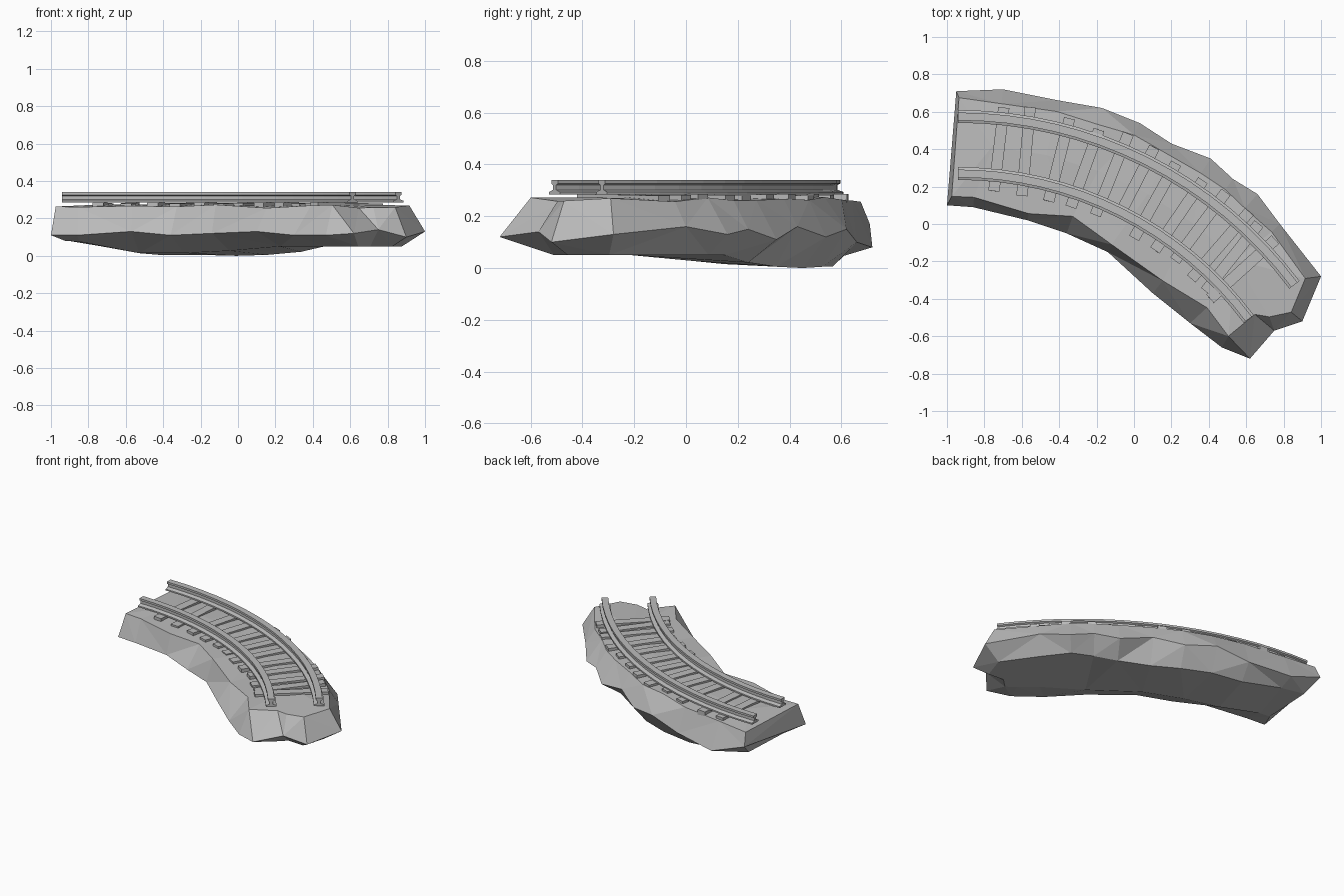
import bpy, bmesh, math, random
from mathutils import Vector, Matrix

random.seed(4)
if "Cube" in bpy.data.objects:
    bpy.data.objects.remove(bpy.data.objects["Cube"], do_unlink=True)

grey = bpy.data.materials.new("plain grey")
grey.use_nodes = True
grey.diffuse_color = (0.5, 0.5, 0.5, 1)
grey.node_tree.nodes["Principled BSDF"].inputs["Base Color"].default_value = (0.5, 0.5, 0.5, 1)

CENTRE = Vector((-0.94, -1.67, 0))   # centre of the track curve
R_IN, R_OUT, END = 1.94, 2.245, 53.2
R_MID = (R_IN + R_OUT) / 2


def on_arc(radius, degrees, z=0.0):
    a = math.radians(degrees)
    return CENTRE + Vector((radius * math.sin(a), radius * math.cos(a), z))


def make_object(name, bm):
    bmesh.ops.recalc_face_normals(bm, faces=bm.faces[:])
    mesh = bpy.data.meshes.new(name)
    bm.to_mesh(mesh)
    bm.free()
    mesh.materials.append(grey)
    obj = bpy.data.objects.new(name, mesh)
    bpy.context.collection.objects.link(obj)


def bridge(bm, a, b):
    n = len(a)
    for i in range(n):
        j = (i + 1) % n
        bm.faces.new((a[i], a[j], b[j], b[i]))


# Rails: an I-shaped section swept along an arc
HALF = [(0.034, 0.284), (0.034, 0.294), (0.010, 0.302), (0.010, 0.320), (0.021, 0.326), (0.021, 0.340)]
SECTION = HALF + [(-x, z) for x, z in reversed(HALF)]


def make_rail(name, radius, steps=16):
    bm = bmesh.new()
    rings = [[bm.verts.new(on_arc(radius + x, END * i / steps, z)) for x, z in SECTION]
             for i in range(steps + 1)]
    for a, b in zip(rings, rings[1:]):
        bridge(bm, a, b)
    bm.faces.new(rings[0])
    bm.faces.new(rings[-1])
    make_object(name, bm)


make_rail("inner_rail", R_IN)
make_rail("outer_rail", R_OUT)

# Sleepers: radial beams sunk into the ground, a few knocked askew
SLEEPER_ANGLES = (6, 10, 15, 19, 23, 26.7, 30.4, 34.5, 38, 42, 44.5, 46.8)
for i, angle in enumerate(SLEEPER_ANGLES):
    skew = random.uniform(-1.5, 1.5) + (6 if i in (1, 10) else 0)
    bm = bmesh.new()
    bmesh.ops.create_cube(bm, size=1)
    spot = on_arc(R_MID + random.uniform(-0.015, 0.015), angle, 0.265)
    length = random.uniform(0.43, 0.48)
    tilt = Matrix.Rotation(math.radians(random.uniform(-1, 1)), 4, 'X')
    bm.transform(Matrix.Translation(spot) @ Matrix.Rotation(math.radians(skew - angle), 4, 'Z')
                 @ tilt @ Matrix.Diagonal((0.06, length, 0.036, 1)))
    make_object(f"sleeper_{i + 1}", bm)

# Rock base: widest outline (x, y, z) and how far the plateau edge is set in
OUTLINE = [
    (-0.95, 0.71, 0.17, 0.12), (-0.70, 0.72, 0.08, 0.25), (-0.40, 0.66, 0.10, 0.20),
    (-0.17, 0.62, 0.15, 0.28), (0.03, 0.54, 0.12, 0.22), (0.20, 0.43, 0.16, 0.20),
    (0.41, 0.35, 0.11, 0.28), (0.53, 0.24, 0.15, 0.22), (0.66, 0.16, 0.13, 0.30),
    (0.78, 0.00, 0.16, 0.20), (1.00, -0.28, 0.13, 0.25), (0.90, -0.52, 0.10, 0.25),
    (0.75, -0.57, 0.14, 0.30), (0.62, -0.72, 0.12, 0.60), (0.47, -0.66, 0.11, 0.18),
    (0.30, -0.53, 0.11, 0.30), (0.10, -0.37, 0.13, 0.20), (-0.14, -0.15, 0.12, 0.12),
    (-0.36, -0.05, 0.11, 0.26), (-0.57, 0.02, 0.13, 0.10), (-0.86, 0.09, 0.11, 0.16),
    (-1.00, 0.10, 0.11, 0.15)]


def shrink(p, amount):
    d = p - CENTRE
    angle = math.degrees(math.atan2(d.x, d.y))
    return p.lerp(on_arc(R_MID, min(max(angle, 3), 50)), amount)


def floor_height(p):
    rise = 0.2 * max(0, abs(p.x + 0.12) - 0.38) + 0.1 * max(0, 0.25 - p.y)
    return min(0.05 if p.x > 0 else 0.08, 0.005 + rise)


bm = bmesh.new()
top, middle, bottom = [], [], []
for x, y, z, inset in OUTLINE:
    p = Vector((x, y, z))
    outside = (p - CENTRE).xy.length > R_MID
    high = shrink(p, inset)
    high.z = random.uniform(0.255, 0.274)
    low = shrink(p, (0.35 if outside else 0.5) + random.uniform(-0.08, 0.08))
    low.z = floor_height(low)
    for ring, co in ((top, high), (middle, p), (bottom, low)):
        ring.append(bm.verts.new(co))
bottom[4].co.z = 0
bridge(bm, top, middle)
bridge(bm, middle, bottom)

# Plateau: the rim is joined to a gently raised spine under the track
spine = [bm.verts.new(on_arc(R_MID, a, 0.273)) for a in range(5, 50, 8)]


def nearest(v):
    return min(range(len(spine)), key=lambda k: (spine[k].co - v.co).length)


for a, b in zip(top, top[1:] + top[:1]):
    k, m = nearest(a), nearest(b)
    step = 1 if k <= m else -1
    path = [spine[j] for j in range(k, m + step, step)]
    bm.faces.new((a, b, path[-1]))
    for u, v in zip(path, path[1:]):
        bm.faces.new((a, v, u))
bm.faces.new(bottom)
bmesh.ops.triangulate(bm, faces=[f for f in bm.faces if len(f.verts) > 3])
make_object("rock_base", bm)
